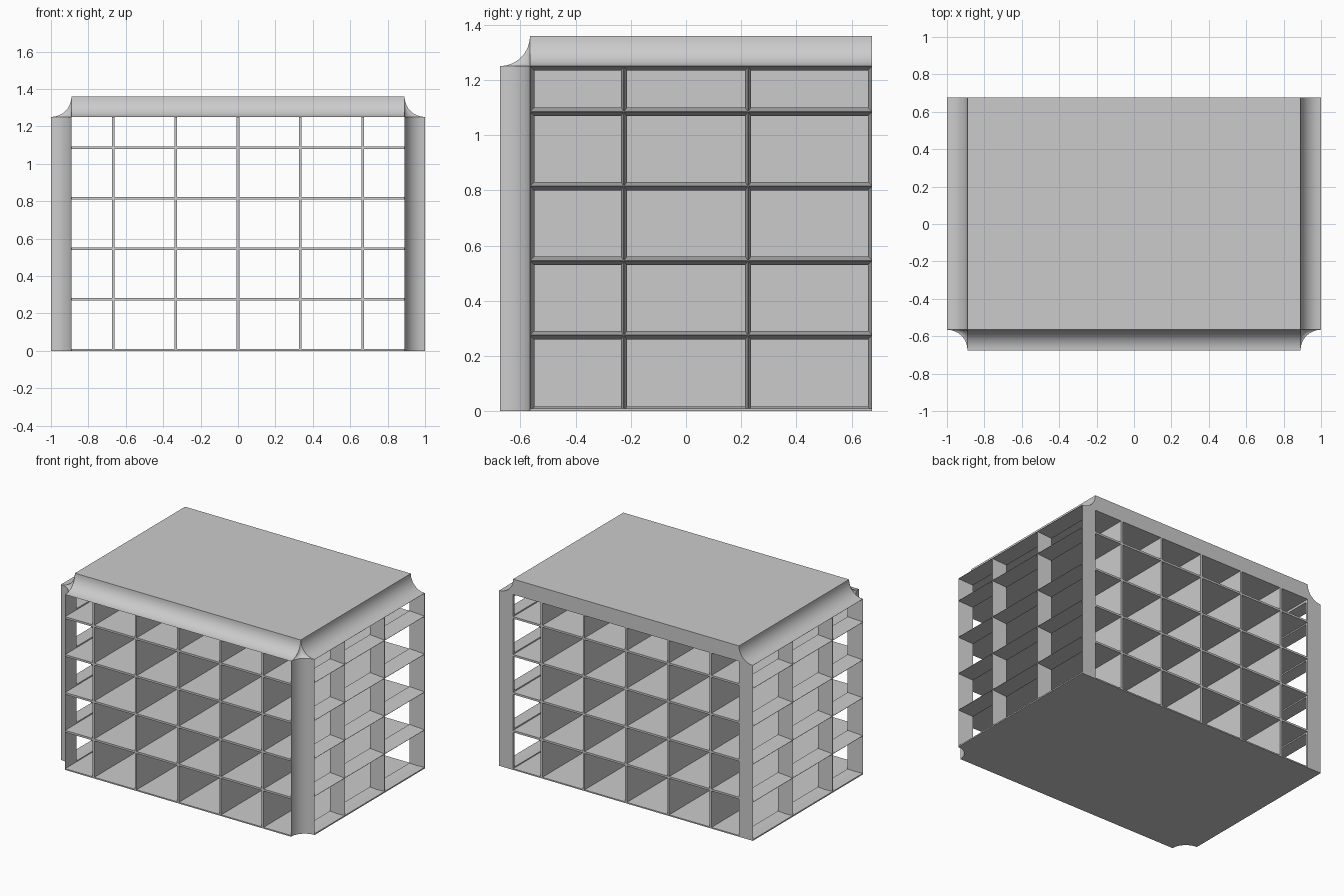
import bpy, bmesh, math
from mathutils import Vector

if "Cube" in bpy.data.objects:
    bpy.data.objects.remove(bpy.data.objects["Cube"])

X, Y, H, R = 1.0, 0.675, 1.36, 0.11      # half width, half depth, height, cove radius
XI, YF, ZT = X - R, -(Y - R), H - R      # inner edges of the coved border
T = 0.007                                # half thickness of inner boards
SHELVES = [0.275, 0.545, 0.815, 1.085]


def finish(name, bm, smooth=False, mirror=False):
    bmesh.ops.recalc_face_normals(bm, faces=bm.faces)
    me = bpy.data.meshes.new(name)
    bm.to_mesh(me)
    bm.free()
    ob = bpy.data.objects.new(name, me)
    bpy.context.collection.objects.link(ob)
    if mirror:
        ob.modifiers.new("mirror", 'MIRROR').use_mirror_merge = False
    if smooth:
        bpy.ops.object.select_all(action='DESELECT')
        ob.select_set(True)
        bpy.context.view_layer.objects.active = ob
        bpy.ops.object.shade_smooth_by_angle(angle=math.radians(35))
    return ob


def prism(name, pts, axis, lo, hi, **kw):
    """Extrude a 2D profile along an axis; pts hold the other two coordinates in order."""
    bm = bmesh.new()

    def at(p, h):
        co = list(p)
        co.insert(axis, h)
        return bm.verts.new(co)
    a = [at(p, lo) for p in pts]
    b = [at(p, hi) for p in pts]
    bm.faces.new(a)
    bm.faces.new(b)
    n = len(pts)
    for i in range(n):
        bm.faces.new((a[i], a[(i + 1) % n], b[(i + 1) % n], b[i]))
    return finish(name, bm, **kw)


def box(name, x, y, z, **kw):
    return prism(name, [(x[0], y[0]), (x[1], y[0]), (x[1], y[1]), (x[0], y[1])], 2, *z, **kw)


def cove(u, v, su, sv, n=10):
    """Concave quarter arc bulging towards the inner corner (u, v)."""
    pts = []
    for i in range(n + 1):
        t = math.pi / 2 * i / n
        pts.append((u + su * R * (1 - math.cos(t)), v + sv * R * (1 - math.sin(t))))
    return pts


# coved roof and front corner posts
box("roof_slab", (-XI, XI), (YF, Y), (ZT, H))
prism("front_cornice", cove(YF, ZT, -1, 1) + [(YF, ZT)], 0, -XI, XI, smooth=True)
prism("side_cornice", cove(XI, ZT, 1, 1) + [(XI, ZT)], 1, YF, Y, smooth=True, mirror=True)
post = cove(XI, YF, 1, -1)
prism("front_post", post + [(XI, YF)], 2, 0, ZT, smooth=True, mirror=True)

# concave patch where the three coves meet
bm = bmesh.new()
N, E = 8, 1 / 0.5646
grid = {}
for i in range(N + 1):
    for j in range(N + 1 - i):
        a, b, c = [R * (k / N) ** E for k in (i, j, N - i - j)]
        grid[i, j] = bm.verts.new((XI + a, YF - b, ZT + c))
for i in range(N):
    for j in range(N - i):
        bm.faces.new((grid[i, j], grid[i + 1, j], grid[i, j + 1]))
        if i + j < N - 1:
            bm.faces.new((grid[i + 1, j], grid[i + 1, j + 1], grid[i, j + 1]))
for f in bm.faces:
    f.normal_update()
ob = finish("cornice_corner", bm, smooth=True, mirror=True)
if ob.data.polygons[0].normal.dot(Vector((1, -1, 1))) < 0:
    ob.data.flip_normals()

# floor with the coved corners cut in
right = post[::-1]
left = [(-x, y) for x, y in post]
prism("floor", right[::-1][::-1] + [(X, Y), (-X, Y)] + left[::-1][::-1]
      if right[-1][0] > XI + R / 2 else
      post + [(X, Y), (-X, Y)] + [(-x, y) for x, y in reversed(post)], 2, 0, 0.009)

# inner shelves and upright dividers, open from front to back
for z in SHELVES:
    box("shelf", (-XI, XI), (-Y, Y), (z - T, z + T))
for k in (-2, -1, 0, 1, 2):
    box("divider", (k / 3 - T, k / 3 + T), (-Y, Y), (0, ZT))

# side grilles: bars tapering to a fine outer edge
E0, HB, VB = 0.001, 0.016, 0.011


def taper(name, c, lo, hi, axis, t, below=1, above=1):
    pts = [(X, c - E0 * below), (X, c + E0 * above), (XI, c + t * above), (XI, c - t * below)]
    prism(name, pts, axis, lo, hi, mirror=True)


for z in SHELVES:
    taper("side_shelf", z, YF, Y, 1, HB)
taper("side_sill", 0, YF, Y, 1, HB, below=0)
taper("side_head", ZT, YF, Y, 1, HB, above=0)
for y in (-0.225, 0.225):
    taper("side_fin", y, 0, ZT, 2, VB)
taper("side_front_fin", YF, 0, ZT, 2, HB, below=0)
taper("back_post", Y, 0, ZT, 2, HB, above=0)
